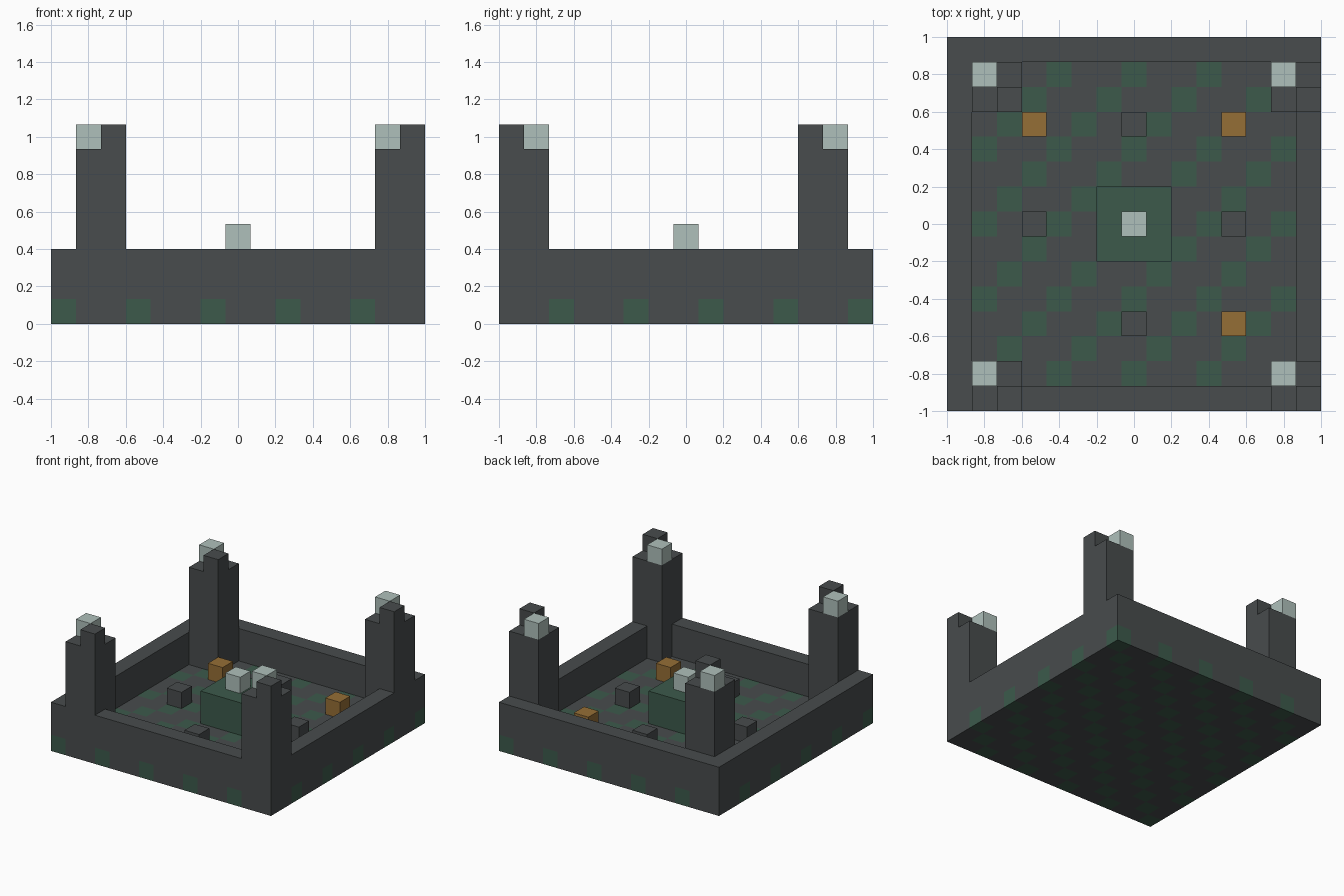
import bpy
import bmesh
from mathutils import Vector

N = 15              # cells along each side
U = 2 / N           # size of one cell


def srgb(r, g, b):
    def lin(v):
        v /= 255
        return v / 12.92 if v <= 0.04045 else ((v + 0.055) / 1.055) ** 2.4
    return (lin(r), lin(g), lin(b), 1.0)


def material(name, colour):
    mat = bpy.data.materials.new(name)
    mat.use_nodes = True
    mat.diffuse_color = colour
    bsdf = next(n for n in mat.node_tree.nodes if n.type == 'BSDF_PRINCIPLED')
    bsdf.inputs["Base Color"].default_value = colour
    return mat


def add_box(bm, lo, hi):
    """Box between two cell corners, counted from the front right bottom."""
    verts = bmesh.ops.create_cube(bm, size=1)["verts"]
    lo, hi = Vector(lo), Vector(hi)
    for v in verts:
        p = (lo + hi) / 2 + v.co * (hi - lo)
        v.co = Vector((p.x * U - 1, p.y * U - 1, p.z * U))


def finish(bm, name, *mats):
    mesh = bpy.data.meshes.new(name)
    bm.to_mesh(mesh)
    bm.free()
    for mat in mats:
        mesh.materials.append(mat)
    obj = bpy.data.objects.new(name, mesh)
    bpy.context.scene.collection.objects.link(obj)
    return obj


def blocks(name, mat, *boxes):
    bm = bmesh.new()
    for lo, hi in boxes:
        add_box(bm, lo, hi)
    return finish(bm, name, mat)


def cell(name, mat, x, y, z):
    return blocks(name, mat, ((x, y, z), (x + 1, y + 1, z + 1)))


old = bpy.data.objects.get("Cube")
if old:
    bpy.data.objects.remove(old, do_unlink=True)

stone = material("dark_stone", srgb(72, 76, 77))
moss = material("mossy_green", srgb(60, 90, 75))
crystal = material("pale_crystal", srgb(175, 192, 187))
amber = material("amber", srgb(149, 110, 54))

# Floor slab, cut into cells with diagonal rows of moss
bm = bmesh.new()
add_box(bm, (0, 0, 0), (N, N, 1))
for axis in (Vector((1, 0, 0)), Vector((0, 1, 0))):
    for k in range(1, N):
        bmesh.ops.bisect_plane(bm, geom=bm.verts[:] + bm.edges[:] + bm.faces[:],
                               plane_co=axis * (k * U - 1), plane_no=axis)
bm.normal_update()
for f in bm.faces:
    inside = f.calc_center_median() - f.normal * U / 2
    i, j = int((inside.x + 1) / U), int((inside.y + 1) / U)
    f.material_index = 1 if (i - j) % 3 == 0 else 0
finish(bm, "floor_slab", stone, moss)

# Outer wall
E = N - 1
blocks("outer_wall", stone,
       ((0, 0, 1), (N, 1, 3)), ((0, E, 1), (N, N, 3)),
       ((0, 1, 1), (1, E, 3)), ((E, 1, 1), (N, E, 3)))

# Corner towers, each with a stone cap and a crystal on opposite corners
for side, x in (("right", 1), ("left", 13)):
    for end, y, cap_y, gem_y in (("front", 0, 0, 1), ("back", 12, 12, 13)):
        tag = f"{end}_{side}"
        foot_lo = (max(x, 1), max(y, 1), 1)
        foot_hi = (min(x + 2, E), min(y + 2, E), 3)
        blocks(f"tower_{tag}", stone,
               (foot_lo, foot_hi),
               ((x, y, 3), (x + 2, y + 2, 7)),
               ((x + 1, cap_y, 7), (x + 2, cap_y + 1, 8)))
        cell(f"tower_crystal_{tag}", crystal, x, gem_y, 7)

# Central altar
blocks("altar", moss, ((6, 6, 1), (9, 9, 3)))
cell("altar_crystal", crystal, 7, 7, 3)

# Small blocks around the altar
for tag, x, y in (("front", 7, 3), ("back", 7, 11), ("right", 3, 7), ("left", 11, 7)):
    cell(f"stone_block_{tag}", stone, x, y, 1)
for tag, x, y in (("back_right", 3, 11), ("back_left", 11, 11), ("front_left", 11, 3)):
    cell(f"amber_block_{tag}", amber, x, y, 1)
